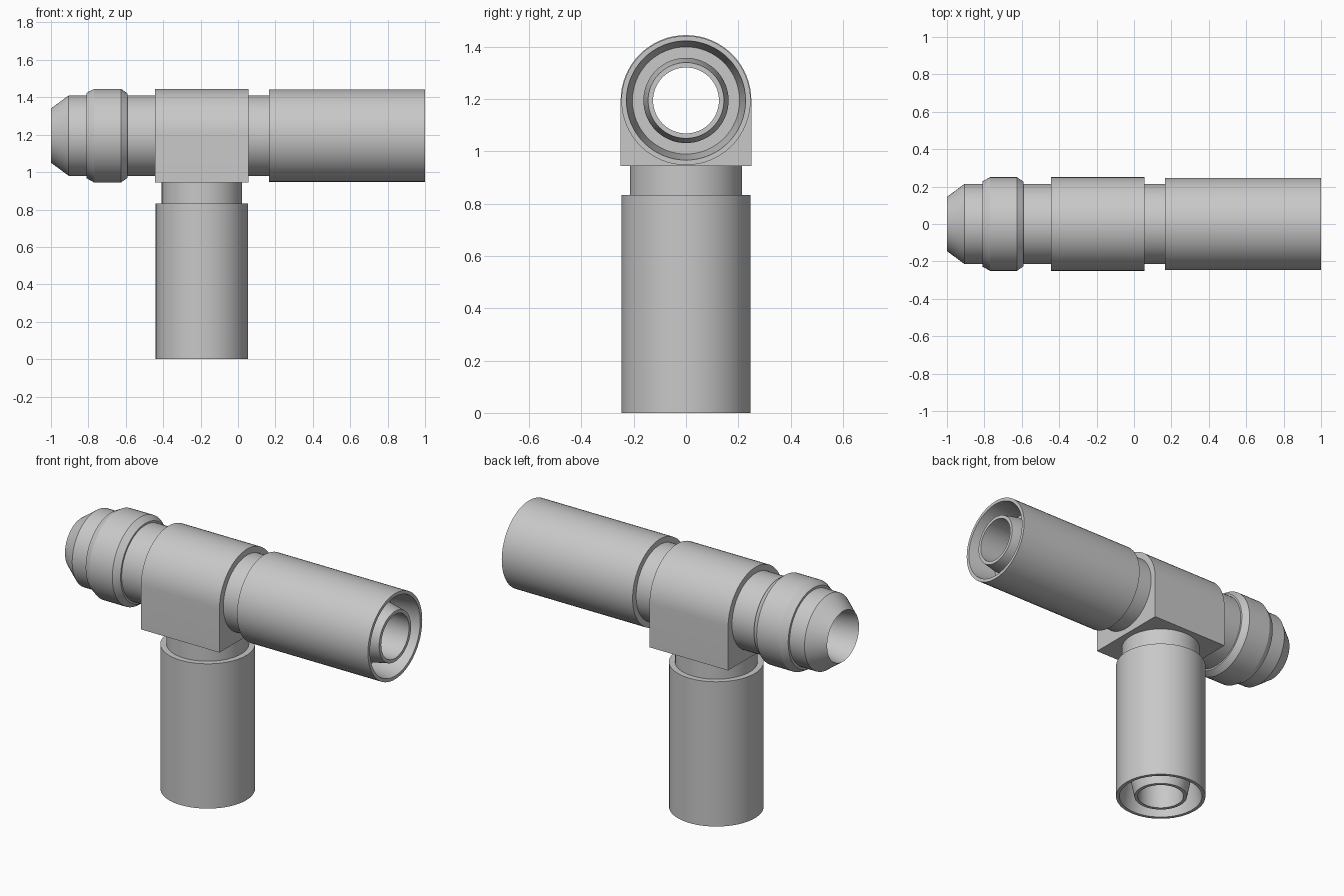
import bpy, bmesh, math
from mathutils import Matrix, Vector

if "Cube" in bpy.data.objects:
    bpy.data.objects.remove(bpy.data.objects["Cube"])

SEG = 64
AXIS_Z = 1.195      # height of the through axis
LEG_X = -0.193      # position of the branch axis
HALF = 0.25         # half width of the block
BORE = 0.126
NECK = 0.215

steel = bpy.data.materials.new("plain grey metal")
steel.use_nodes = True
GREY = (0.58, 0.58, 0.58, 1)
steel.diffuse_color = GREY
steel.node_tree.nodes["Principled BSDF"].inputs["Base Color"].default_value = GREY


def finish(name, bm, matrix=None):
    """Turn a bmesh into a smooth shaded object with sharp edges kept."""
    if matrix:
        bm.transform(matrix)
    bmesh.ops.recalc_face_normals(bm, faces=bm.faces)
    mesh = bpy.data.meshes.new(name)
    bm.to_mesh(mesh)
    bm.free()
    mesh.materials.append(steel)
    obj = bpy.data.objects.new(name, mesh)
    bpy.context.collection.objects.link(obj)
    return obj


def smooth(obj):
    bpy.ops.object.select_all(action="DESELECT")
    obj.select_set(True)
    bpy.context.view_layer.objects.active = obj
    bpy.ops.object.shade_smooth_by_angle(angle=math.radians(12))


def lathe(name, profile, matrix):
    """Revolve a closed (radius, distance) outline about the local z axis."""
    bm = bmesh.new()
    rings = []
    for i in range(SEG):
        a = 2 * math.pi * i / SEG
        rings.append([bm.verts.new((r * math.cos(a), r * math.sin(a), d)) for r, d in profile])
    n = len(profile)
    for i in range(SEG):
        a, b = rings[i], rings[(i + 1) % SEG]
        for j in range(n):
            k = (j + 1) % n
            bm.faces.new((a[j], b[j], b[k], a[k]))
    obj = finish(name, bm, matrix)
    smooth(obj)
    return obj


def along(origin, direction):
    turn = Vector((0, 0, 1)).rotation_difference(Vector(direction)).to_matrix().to_4x4()
    return Matrix.Translation(origin) @ turn


def sleeve_port(name, start, end, matrix):
    """Neck, wider sleeve and the tapered nipple recessed inside it."""
    lathe(name, [
        (BORE, 0), (NECK, 0), (NECK, start), (0.247, start), (0.247, end),
        (0.228, end), (0.205, end - 0.16), (0.163, end - 0.16),
        (0.163, end - 0.09), (0.145, end), (BORE, end)], matrix)


# Block: arched top, flat sides and base
bm = bmesh.new()
outline = [(-HALF, AXIS_Z - HALF), (HALF, AXIS_Z - HALF)]
for i in range(SEG // 2 + 1):
    a = 2 * math.pi * i / SEG
    outline.append((HALF * math.cos(a), AXIS_Z + HALF * math.sin(a)))
x0, x1 = LEG_X - HALF, LEG_X + HALF
face = bm.faces.new([bm.verts.new((x0, y, z)) for y, z in outline])
out = bmesh.ops.extrude_face_region(bm, geom=[face])
moved = [v for v in out["geom"] if isinstance(v, bmesh.types.BMVert)]
bmesh.ops.translate(bm, verts=moved, vec=(x1 - x0, 0, 0))
block = finish("tee_block", bm)


# Bores cut through the block
def bore_cutter(name, length, matrix):
    bm = bmesh.new()
    bmesh.ops.create_cone(bm, cap_ends=True, segments=SEG, radius1=BORE, radius2=BORE, depth=length)
    cutter = finish(name, bm, matrix)
    cut = block.modifiers.new(name, "BOOLEAN")
    cut.operation = "DIFFERENCE"
    cut.solver = "EXACT"
    cut.object = cutter
    return cutter


cutters = [
    bore_cutter("through_bore_cutter", 0.8, along((LEG_X, 0, AXIS_Z), (1, 0, 0))),
    bore_cutter("branch_bore_cutter", 0.5, along((LEG_X, 0, AXIS_Z - 0.25), (0, 0, 1))),
]
bpy.context.view_layer.update()
evaluated = block.evaluated_get(bpy.context.evaluated_depsgraph_get())
block.data = bpy.data.meshes.new_from_object(evaluated)
block.modifiers.clear()
for cutter in cutters:
    bpy.data.objects.remove(cutter)
smooth(block)

# Two matching sleeve ports: one to the side, one down
sleeve_port("side_sleeve_port", 0.11, 1 - x1, along((x1, 0, AXIS_Z), (1, 0, 0)))
base = AXIS_Z - HALF
sleeve_port("branch_sleeve_port", 0.112, base,
            Matrix.Translation((LEG_X, 0, base)) @ Matrix.Rotation(math.pi, 4, "X"))

# Coned male port with a bevelled collar
tip = x0 + 1
lathe("coned_port", [
    (BORE, 0), (NECK, 0), (NECK, tip - 0.41), (0.225, tip - 0.41),
    (0.25, tip - 0.375), (0.25, tip - 0.23), (0.228, tip - 0.19),
    (NECK, tip - 0.19), (NECK, tip - 0.095), (0.145, tip), (BORE, tip - 0.12)],
    along((x0, 0, AXIS_Z), (-1, 0, 0)))
